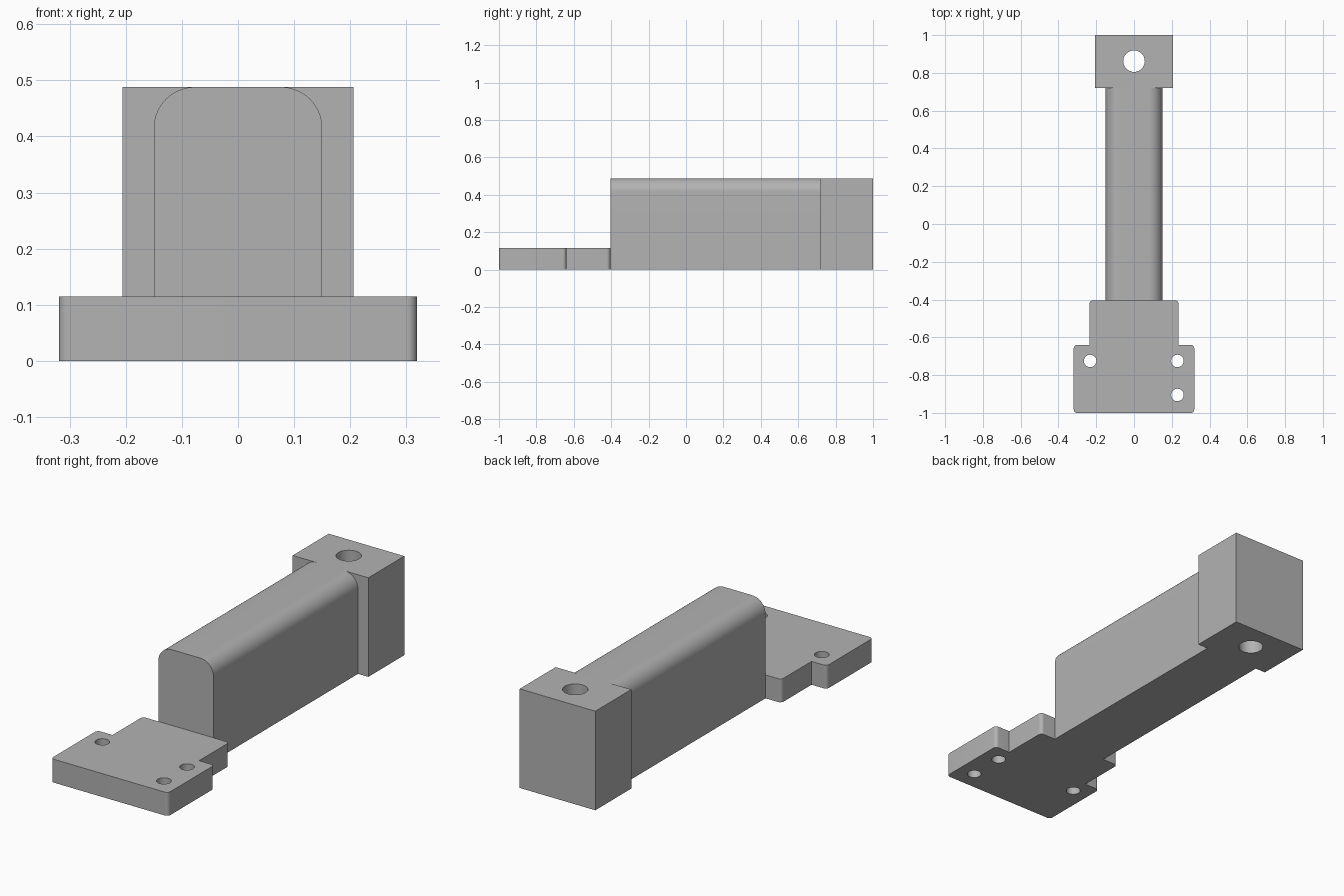
import bpy, bmesh, math
from mathutils import Vector, Matrix

cube = bpy.data.objects.get("Cube")
if cube:
    bpy.data.objects.remove(cube, do_unlink=True)

# Single flat colour
GREY = (0.45, 0.45, 0.45, 1)
grey = bpy.data.materials.new("plain grey")
grey.use_nodes = True
grey.diffuse_color = GREY
grey.node_tree.nodes["Principled BSDF"].inputs["Base Color"].default_value = GREY


def rounded(corners, steps=10):
    """Turn (x, y, radius) corners into an outline with right-angle fillets."""
    points = []
    count = len(corners)
    for i, (x, y, r) in enumerate(corners):
        p = Vector((x, y))
        if r == 0:
            points.append(p)
            continue
        to_prev = (Vector(corners[i - 1][:2]) - p).normalized()
        to_next = (Vector(corners[(i + 1) % count][:2]) - p).normalized()
        centre = p + (to_prev + to_next) * r
        for k in range(steps + 1):
            a = math.pi / 2 * k / steps
            points.append(centre - r * (to_next * math.cos(a) + to_prev * math.sin(a)))
    return points


def prism(name, outline, depth, matrix):
    """Extrude a flat outline along its normal, then place it."""
    bm = bmesh.new()
    face = bm.faces.new([bm.verts.new((p.x, p.y, 0)) for p in outline])
    grown = bmesh.ops.extrude_face_region(bm, geom=[face])["geom"]
    bmesh.ops.translate(bm, vec=(0, 0, depth),
                        verts=[g for g in grown if isinstance(g, bmesh.types.BMVert)])
    bm.transform(matrix)
    bmesh.ops.recalc_face_normals(bm, faces=bm.faces)
    mesh = bpy.data.meshes.new(name)
    bm.to_mesh(mesh)
    bm.free()
    obj = bpy.data.objects.new(name, mesh)
    mesh.materials.append(grey)
    bpy.context.collection.objects.link(obj)
    return obj


def activate(obj):
    bpy.ops.object.select_all(action="DESELECT")
    obj.select_set(True)
    bpy.context.view_layer.objects.active = obj


def drill(obj, x, y, radius):
    """Cut a vertical hole right through a part."""
    bpy.ops.mesh.primitive_cylinder_add(vertices=40, radius=radius, depth=2, location=(x, y, 0))
    cutter = bpy.context.object
    cutter.hide_render = True
    cutter.data.materials.append(grey)
    mod = obj.modifiers.new("hole", "BOOLEAN")
    mod.operation = "DIFFERENCE"
    mod.solver = "EXACT"
    mod.object = cutter
    activate(obj)
    bpy.ops.object.modifier_apply(modifier=mod.name)
    bpy.data.objects.remove(cutter, do_unlink=True)


HEIGHT = 0.488
BAR_FRONT, BAR_BACK = -0.405, 0.72

# Stepped mounting plate at the front
right_side = [(0.319, -1, 0.018), (0.319, -0.64, 0.018),
              (0.236, -0.64, 0), (0.236, BAR_FRONT, 0.018)]
left_side = [(-x, y, r) for x, y, r in reversed(right_side)]
plate = prism("mounting_plate", rounded(right_side + left_side), 0.115, Matrix())
for x, y in [(-0.232, -0.725), (0.23, -0.725), (0.23, -0.905)]:
    drill(plate, x, y, 0.033)

# Long bar with rounded upper edges, profile stood upright and run backwards
bar_profile = rounded([(-0.15, 0, 0), (0.15, 0, 0),
                       (0.15, HEIGHT, 0.073), (-0.15, HEIGHT, 0.073)], 16)
upright = Matrix.Translation((0, BAR_BACK, 0)) @ Matrix.Rotation(math.pi / 2, 4, "X")
bar = prism("long_bar", bar_profile, BAR_BACK - BAR_FRONT, upright)

# Square end block with a vertical bore
block_outline = rounded([(-0.206, BAR_BACK, 0), (0.206, BAR_BACK, 0),
                         (0.206, 1, 0), (-0.206, 1, 0)])
block = prism("end_block", block_outline, HEIGHT, Matrix())
drill(block, 0, 0.862, 0.057)

for obj in (plate, bar, block):
    activate(obj)
    bpy.ops.object.shade_smooth_by_angle(angle=math.radians(30))
